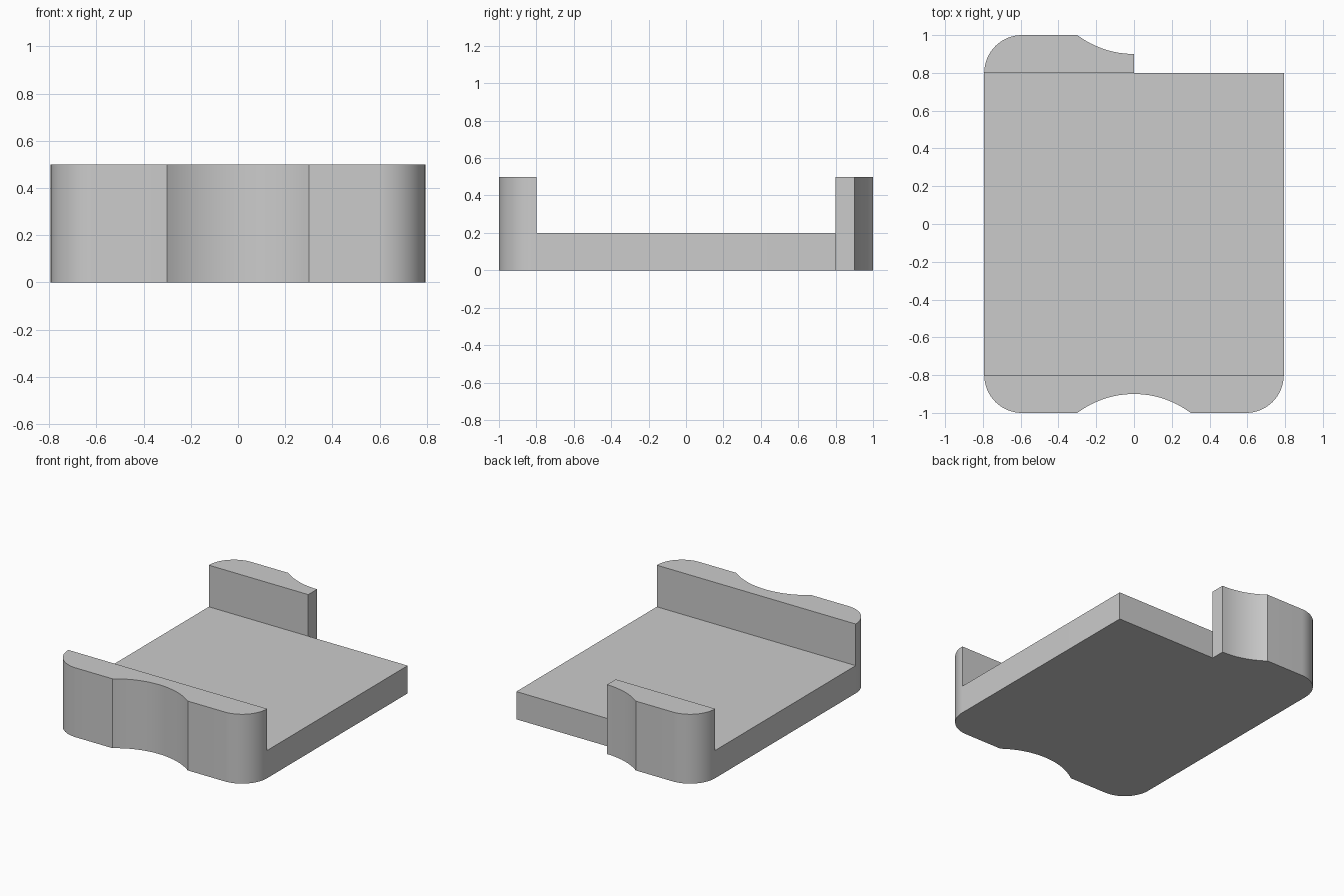
import bpy
import bmesh
from math import cos, sin, atan2, radians

cube = bpy.data.objects.get("Cube")
if cube:
    bpy.data.objects.remove(cube, do_unlink=True)

HALF_WIDTH, DECK_Y, END_Y = 0.793, 0.8, 1.0
DECK_Z, WALL_Z = 0.2, 0.5
CORNER = END_Y - DECK_Y
NOTCH_HALF, NOTCH_DEPTH = 0.3, 0.1


def arc(cx, cy, r, start, end, steps):
    angles = [start + (end - start) * i / steps for i in range(steps + 1)]
    return [(cx + r * cos(a), cy + r * sin(a)) for a in angles]


# Half of an end wall outline: rounded corner, then scooped notch to the middle
notch_r = (NOTCH_HALF ** 2 + NOTCH_DEPTH ** 2) / (2 * NOTCH_DEPTH)
notch_y = -END_Y + NOTCH_DEPTH - notch_r
half = arc(-HALF_WIDTH + CORNER, -DECK_Y, CORNER, radians(180), radians(270), 16)
half += arc(0, notch_y, notch_r, atan2(-END_Y - notch_y, -NOTCH_HALF), radians(90), 12)

front = half + [(-x, y) for x, y in reversed(half[:-1])]
back = [(x, -y) for x, y in half] + [(0, DECK_Y)]
deck = [(-HALF_WIDTH, -DECK_Y), (HALF_WIDTH, -DECK_Y),
        (HALF_WIDTH, DECK_Y), (0, DECK_Y), (-HALF_WIDTH, DECK_Y)]

# Floor plan: deck and two end walls sharing their edges
bm = bmesh.new()
for outline in (front, deck, back):
    bm.faces.new([bm.verts.new((x, y, 0)) for x, y in outline])
bmesh.ops.remove_doubles(bm, verts=bm.verts[:], dist=0.0005)
bmesh.ops.recalc_face_normals(bm, faces=bm.faces[:])


def raise_faces(faces, height, keep):
    out = bmesh.ops.extrude_face_region(bm, geom=faces, use_keep_orig=keep)["geom"]
    verts = [g for g in out if isinstance(g, bmesh.types.BMVert)]
    bmesh.ops.translate(bm, verts=verts, vec=(0, 0, height))
    return [g for g in out if isinstance(g, bmesh.types.BMFace)]


# Solid deck, then the end walls drawn up from it
tops = raise_faces(bm.faces[:], DECK_Z, True)
walls = [f for f in tops if abs(f.calc_center_median().y) > DECK_Y]
raise_faces(walls, WALL_Z - DECK_Z, False)
bmesh.ops.recalc_face_normals(bm, faces=bm.faces[:])
bmesh.ops.dissolve_limit(bm, angle_limit=radians(0.5), verts=bm.verts[:], edges=bm.edges[:])

mesh = bpy.data.meshes.new("tray")
bm.to_mesh(mesh)
bm.free()

# Plain grey finish
grey = bpy.data.materials.new("light_grey")
grey.use_nodes = True
grey.diffuse_color = (0.6, 0.6, 0.6, 1)
grey.node_tree.nodes["Principled BSDF"].inputs["Base Color"].default_value = (0.6, 0.6, 0.6, 1)
mesh.materials.append(grey)

tray = bpy.data.objects.new("tray", mesh)
bpy.context.collection.objects.link(tray)
bpy.ops.object.select_all(action="DESELECT")
tray.select_set(True)
bpy.context.view_layer.objects.active = tray
bpy.ops.object.shade_smooth_by_angle(angle=radians(30))
